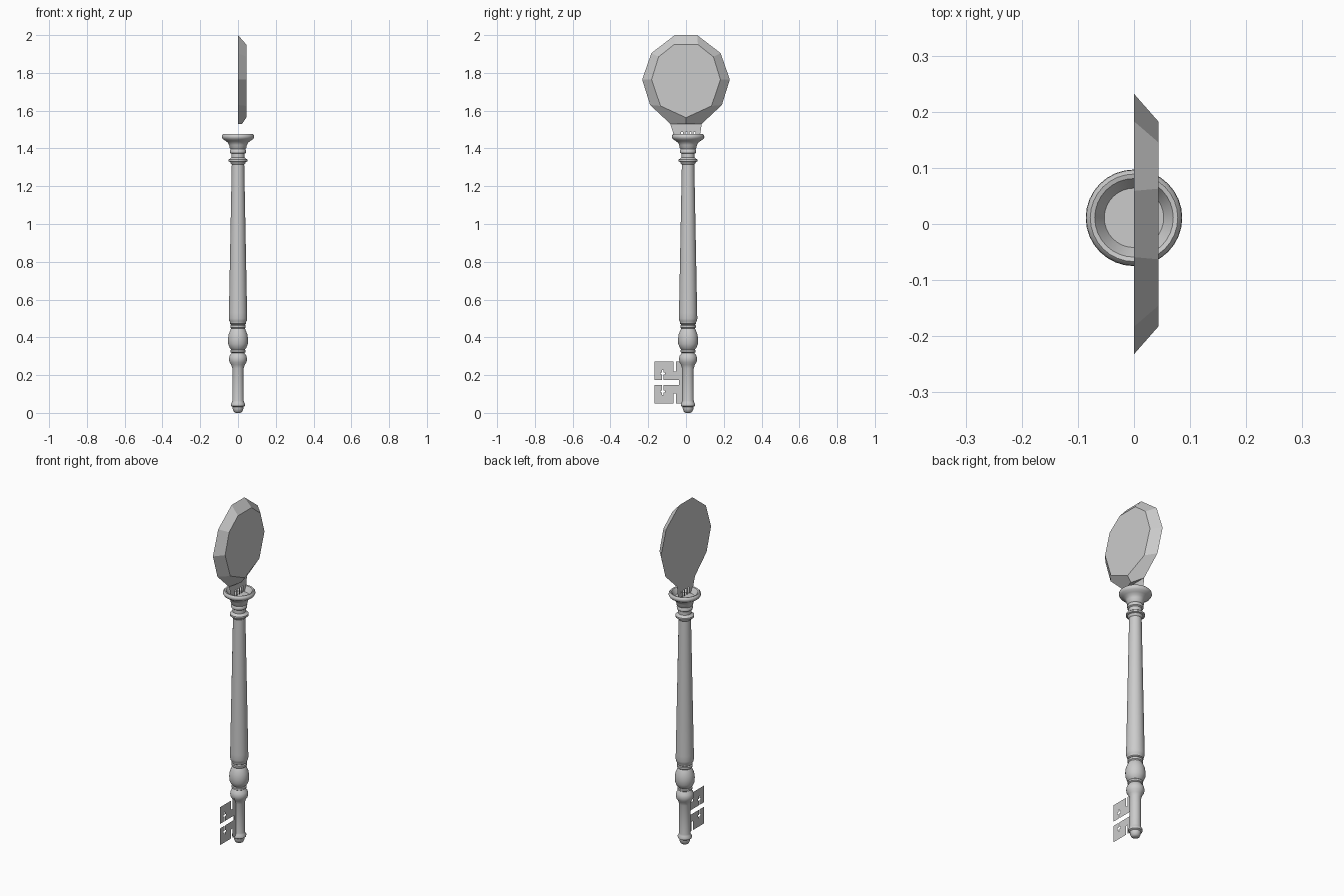
import bpy, bmesh, math

CY = 0.011  # shaft axis sits slightly off y = 0


def make(name, verts, faces, smooth=False, recalc=True):
    me = bpy.data.meshes.new(name)
    me.from_pydata(verts, [], faces)
    bm = bmesh.new()
    bm.from_mesh(me)
    if recalc:
        bmesh.ops.recalc_face_normals(bm, faces=bm.faces)
    bm.to_mesh(me)
    bm.free()
    ob = bpy.data.objects.new(name, me)
    bpy.context.collection.objects.link(ob)
    if smooth:
        bpy.context.view_layer.objects.active = ob
        ob.select_set(True)
        bpy.ops.object.shade_smooth_by_angle(angle=math.radians(40))
        ob.select_set(False)
    return ob


def lathe(name, profile, n=32):
    verts, faces = [], []
    for r, z in profile:
        for i in range(n):
            a = 2 * math.pi * i / n
            verts.append((r * math.cos(a), CY + r * math.sin(a), z))
    for k in range(len(profile) - 1):
        for i in range(n):
            j = (i + 1) % n
            faces.append((k*n + i, k*n + j, (k+1)*n + j, (k+1)*n + i))
    faces.append(tuple(range(n)))
    faces.append(tuple(range((len(profile) - 1) * n, len(profile) * n)))
    return make(name, verts, faces, True)


def sheet(name, loop):
    return make(name, [(0, y, z) for y, z in loop], [tuple(range(len(loop)))])


# Turned tip, pin and lower beads
lathe("lower_shaft", [
    (0.012, 0.0), (0.022, 0.006), (0.028, 0.02), (0.029, 0.032), (0.037, 0.037),
    (0.038, 0.047), (0.032, 0.056), (0.030, 0.065), (0.030, 0.235), (0.036, 0.255),
    (0.045, 0.268), (0.048, 0.285), (0.045, 0.302), (0.036, 0.314), (0.034, 0.318),
    (0.040, 0.322), (0.040, 0.332), (0.036, 0.336), (0.044, 0.345), (0.052, 0.365),
    (0.053, 0.39), (0.050, 0.415), (0.040, 0.44), (0.036, 0.447), (0.041, 0.452),
    (0.041, 0.463), (0.036, 0.467)])

# Long tapering handle
lathe("handle", [
    (0.036, 0.467), (0.042, 0.472), (0.042, 0.48), (0.046, 0.486), (0.049, 0.50),
    (0.048, 0.53), (0.033, 1.315)])

# Flared collar with a recessed cup
lathe("collar", [
    (0.033, 1.315), (0.040, 1.322), (0.041, 1.328), (0.050, 1.331), (0.050, 1.341),
    (0.041, 1.346), (0.035, 1.352), (0.035, 1.372), (0.042, 1.377), (0.043, 1.39),
    (0.039, 1.396), (0.044, 1.402), (0.047, 1.418), (0.053, 1.43), (0.066, 1.44),
    (0.080, 1.449), (0.086, 1.459), (0.085, 1.469), (0.078, 1.476), (0.070, 1.474),
    (0.065, 1.466), (0.056, 1.45), (0.053, 1.445)])

# Faceted head: flat back, bevelled rim, smaller front facet
outer = [(0.059, 2.0), (0.183, 1.905), (0.232, 1.765), (0.19, 1.63), (0.083, 1.53)]
inner = [(0.063, 1.95), (0.145, 1.885), (0.182, 1.765), (0.135, 1.625)]
o_loop = outer + [(-y, z) for y, z in reversed(outer)]
i_loop = inner + [(0, 1.563)] + [(-y, z) for y, z in reversed(inner)]
verts = [(0, y, z) for y, z in o_loop] + [(0.044, y, z) for y, z in i_loop]
verts.append((0.021, 0, 1.53))
faces = [tuple(range(10)), tuple(range(10, 19)), (0, 9, 18, 10), (4, 5, 19),
         (3, 4, 19, 14, 13), (6, 5, 19, 14, 15)]
for k in range(3):
    faces.append((k, k + 1, k + 11, k + 10))
    faces.append((9 - k, 8 - k, 17 - k, 18 - k))
make("head", verts, faces)

# Flat neck with small teeth at its lower edge
teeth = [(-0.066, 1.475), (-0.05, 1.45)]
for c in (-0.022, 0.002, 0.024, 0.046):
    teeth += [(c - 0.005, 1.45), (c - 0.005, 1.487), (c + 0.005, 1.487), (c + 0.005, 1.45)]
teeth += [(0.060, 1.45), (0.075, 1.475)]
sheet("neck", [(0.083, 1.53), (-0.083, 1.53)] + teeth)

# Key bit: one notched half mirrored about its middle
half = [(-0.166, 0.013), (-0.166, 0.111), (-0.066, 0.111), (-0.066, 0.058),
        (-0.052, 0.058), (-0.052, 0.111), (-0.015, 0.111), (-0.015, 0.0),
        (-0.036, 0.0), (-0.036, 0.013), (-0.118, 0.013), (-0.118, 0.042),
        (-0.110, 0.042), (-0.110, 0.052), (-0.118, 0.052), (-0.118, 0.065),
        (-0.127, 0.065), (-0.127, 0.052), (-0.135, 0.052), (-0.135, 0.042),
        (-0.127, 0.042), (-0.127, 0.013)]
for name, s in (("bit_upper", 1), ("bit_lower", -1)):
    sheet(name, [(y, 0.161 + s * h) for y, h in half])
